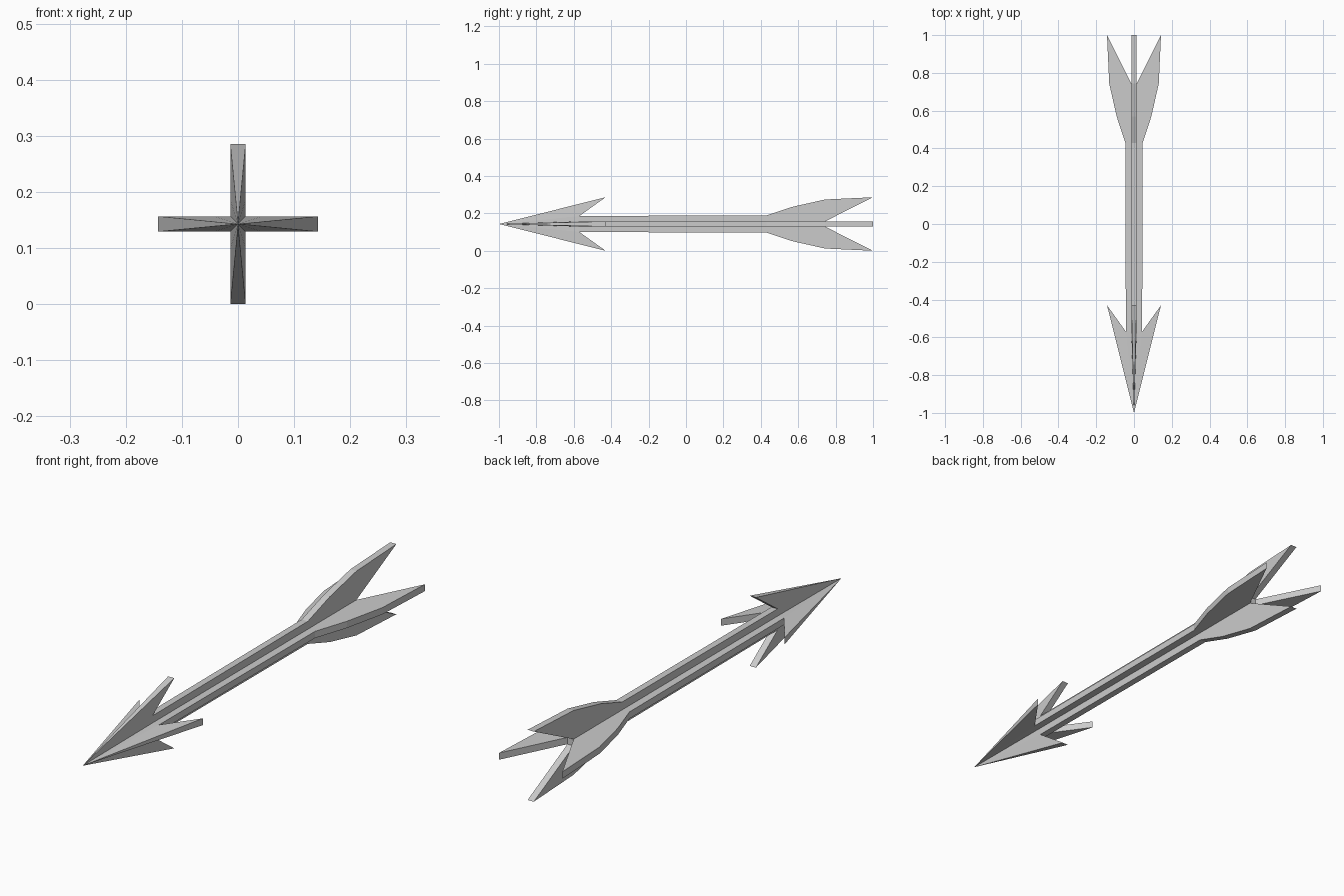
import bpy, bmesh
from math import pi
from mathutils import Matrix

if "Cube" in bpy.data.objects:
    bpy.data.objects.remove(bpy.data.objects["Cube"])

T = 0.0138      # half thickness of the blades
R = 0.143       # radius of the arrow

# half-outline of one blade: (distance from axis, y)
TIP = (0, -1)
BARB, NOTCH = (R, -0.43), (0.043, -0.57)
NOTCH_IN = (T, -0.57)
SHAFT_END, SHAFT_IN = (0.046, 0.43), (T, 0.43)
MID, WIDE, TAIL, TAIL_IN = (0.092, 0.57), (0.131, 0.743), (R, 1), (T, 0.743)

# flat patches of a blade side, and its outer rim
PATCHES = [
    (TIP, BARB, NOTCH), (TIP, NOTCH, NOTCH_IN),
    (NOTCH_IN, NOTCH, SHAFT_END, SHAFT_IN),
    (SHAFT_IN, SHAFT_END, MID, WIDE, TAIL, TAIL_IN),
]
RIM = [TIP, BARB, NOTCH, SHAFT_END, MID, WIDE, TAIL, TAIL_IN]

bm = bmesh.new()


def face(points, rot):
    bm.faces.new([bm.verts.new(rot @ Matrix.Translation(p).to_translation()) for p in points])


def point(p, side):
    # thickness shrinks to nothing at the arrow tip
    return (p[0], p[1], 0 if p is TIP else side * T)


# four identical blades around the shaft axis
for k in range(4):
    rot = Matrix.Rotation(k * pi / 2, 3, 'Y')
    for side in (1, -1):
        for patch in PATCHES:
            face([point(p, side) for p in patch], rot)
    for a, b in zip(RIM, RIM[1:]):
        quad = [point(b, 1), point(b, -1)]
        quad += [point(a, -1)] if a is TIP else [point(a, -1), point(a, 1)]
        face(quad, rot)

# square cap between the tail feathers
face([(x, TAIL_IN[1], z) for x, z in ((T, T), (-T, T), (-T, -T), (T, -T))],
     Matrix.Identity(3))

bmesh.ops.remove_doubles(bm, verts=bm.verts, dist=0.0005)
bmesh.ops.recalc_face_normals(bm, faces=bm.faces)
bmesh.ops.translate(bm, verts=bm.verts, vec=(0, 0, R))

mesh = bpy.data.meshes.new("arrow")
bm.to_mesh(mesh)
bm.free()
arrow = bpy.data.objects.new("arrow", mesh)
bpy.context.collection.objects.link(arrow)
